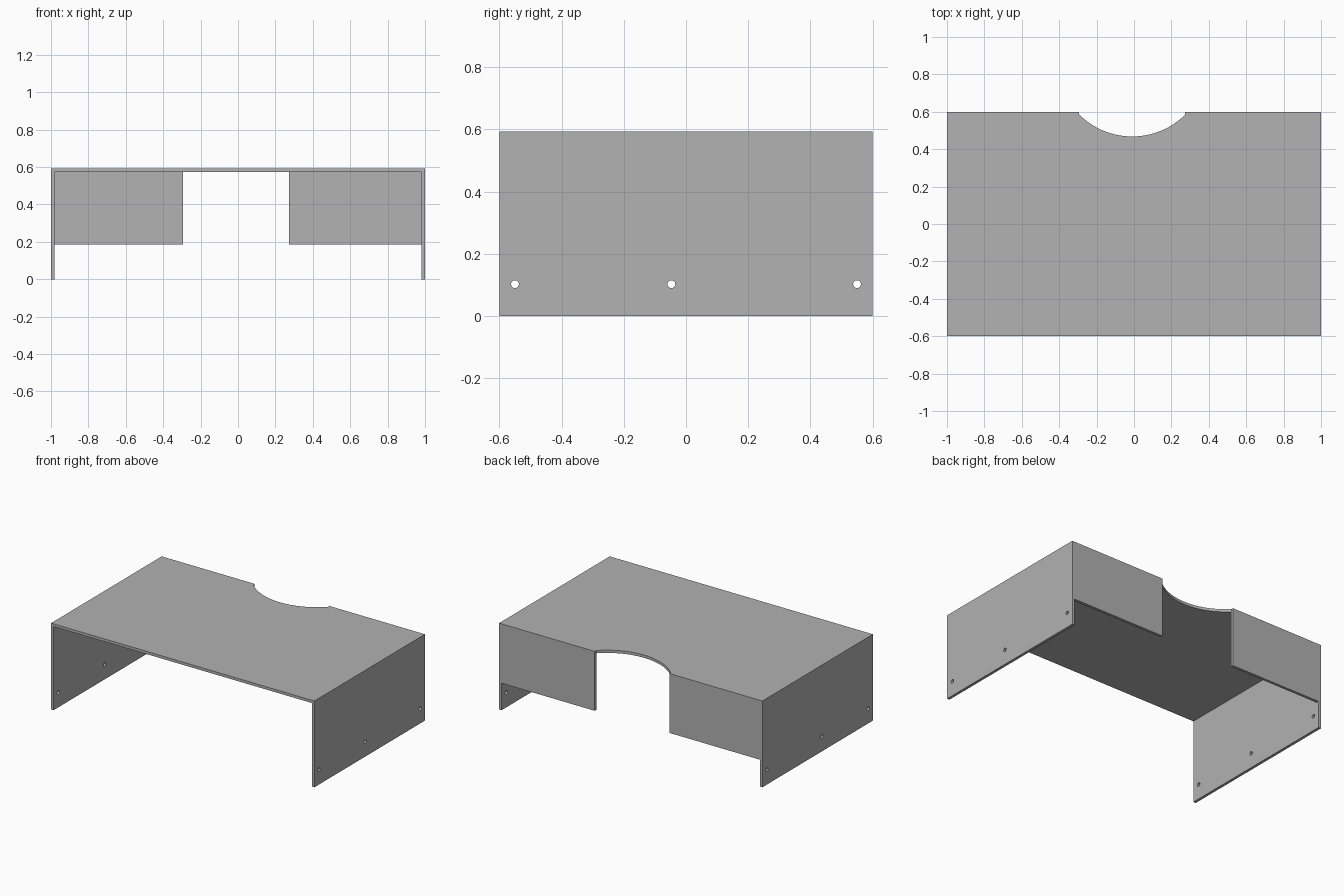
import bpy, bmesh, math
from mathutils import Matrix

cube = bpy.data.objects.get("Cube")
if cube:
    bpy.data.objects.remove(cube, do_unlink=True)

W, D, H, T = 1.0, 0.6, 0.593, 0.019      # half width, half depth, height, board thickness
NOTCH_L, NOTCH_R = -0.293, 0.274         # cable opening at the back
UNDER = H - T

grey = bpy.data.materials.new("board grey")
grey.use_nodes = True
colour = (0.445, 0.445, 0.445, 1)
grey.diffuse_color = colour
grey.node_tree.nodes["Principled BSDF"].inputs["Base Color"].default_value = colour


def finish(name, bm):
    bmesh.ops.recalc_face_normals(bm, faces=bm.faces)
    mesh = bpy.data.meshes.new(name)
    bm.to_mesh(mesh)
    bm.free()
    mesh.materials.append(grey)
    obj = bpy.data.objects.new(name, mesh)
    bpy.context.collection.objects.link(obj)
    return obj


def board(name, outline, z0, z1):
    """Extrude a plan outline from z0 to z1."""
    bm = bmesh.new()
    face = bm.faces.new([bm.verts.new((x, y, z0)) for x, y in outline])
    new = bmesh.ops.extrude_face_region(bm, geom=[face])["geom"]
    bmesh.ops.translate(bm, vec=(0, 0, z1 - z0),
                        verts=[v for v in new if isinstance(v, bmesh.types.BMVert)])
    return finish(name, bm)


def box(name, x0, x1, y0, y1, z0, z1):
    return board(name, [(x0, y0), (x1, y0), (x1, y1), (x0, y1)], z0, z1)


# Table top with an arc cut from the back edge
mid, half = (NOTCH_L + NOTCH_R) / 2, (NOTCH_R - NOTCH_L) / 2
lip, deep = 0.585, 0.468
sag = lip - deep
radius = (half ** 2 + sag ** 2) / (2 * sag)
sweep = math.asin(half / radius)
arc = []
for i in range(33):
    a = sweep * (1 - i / 16)
    arc.append((mid + radius * math.sin(a), deep + radius * (1 - math.cos(a))))
board("table_top", [(-W, -D), (W, -D), (W, D), (NOTCH_R, D)] + arc
      + [(NOTCH_L, D), (-W, D)], UNDER, H)

# Back panels on either side of the opening
box("right_back_panel", -W + T, NOTCH_L, D - T, D, 0.185, UNDER)
box("left_back_panel", NOTCH_R, W - T, D - T, D, 0.185, UNDER)

# Side panels, each drilled with three screw holes
bm = bmesh.new()
for y in (-0.55, -0.047, 0.55):
    bmesh.ops.create_cone(bm, cap_ends=True, segments=24, radius1=0.0125, radius2=0.0125,
                          depth=3, matrix=Matrix.Translation((0, y, 0.102))
                          @ Matrix.Rotation(math.pi / 2, 4, 'Y'))
drill = finish("hole_cutter", bm)
drill.hide_render = True

for name, x0 in (("right_side_panel", -W), ("left_side_panel", W - T)):
    side = box(name, x0, x0 + T, -D, D, 0, UNDER)
    cut = side.modifiers.new("holes", 'BOOLEAN')
    cut.operation, cut.solver, cut.object = 'DIFFERENCE', 'EXACT', drill
    bpy.context.view_layer.objects.active = side
    bpy.ops.object.modifier_apply(modifier=cut.name)
bpy.data.objects.remove(drill, do_unlink=True)
